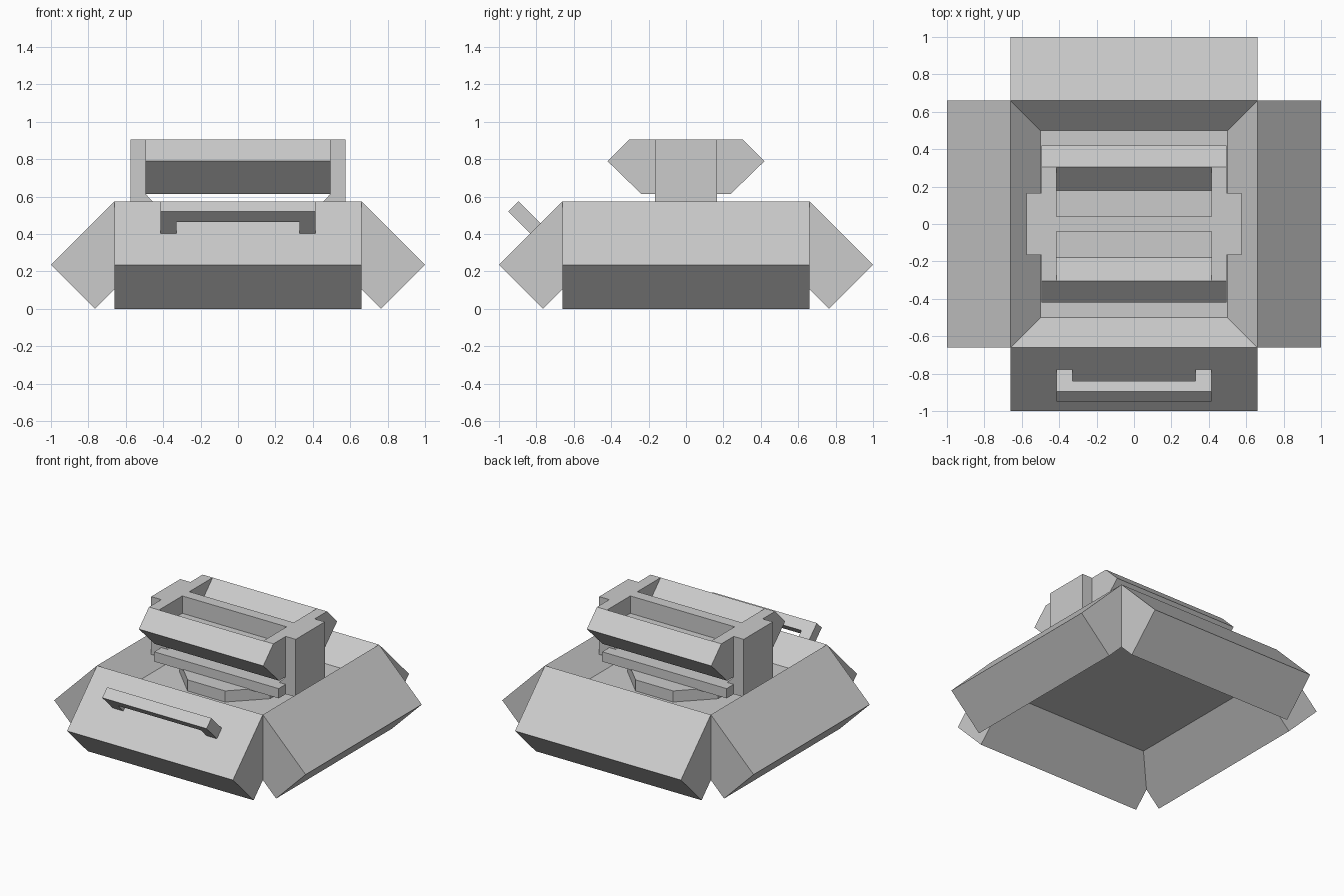
import bpy, bmesh
from math import pi
from mathutils import Matrix

cube = bpy.data.objects.get("Cube")
if cube:
    bpy.data.objects.remove(cube, do_unlink=True)

grey = bpy.data.materials.new("plain grey")
grey.use_nodes = True
grey.diffuse_color = (0.6, 0.6, 0.6, 1)
grey.node_tree.nodes["Principled BSDF"].inputs["Base Color"].default_value = (0.6, 0.6, 0.6, 1)


def finish(bm, name, turn=0):
    bmesh.ops.recalc_face_normals(bm, faces=bm.faces)
    bm.transform(Matrix.Rotation(turn, 4, "Z"))
    mesh = bpy.data.meshes.new(name)
    bm.to_mesh(mesh)
    bm.free()
    mesh.materials.append(grey)
    obj = bpy.data.objects.new(name, mesh)
    bpy.context.collection.objects.link(obj)
    return obj


def prism(name, profile, x0, x1, turn=0):
    """Extrude a (y, z) profile from x0 to x1."""
    bm = bmesh.new()
    face = bm.faces.new([bm.verts.new((x0, y, z)) for y, z in profile])
    out = bmesh.ops.extrude_face_region(bm, geom=[face])
    moved = [v for v in out["geom"] if isinstance(v, bmesh.types.BMVert)]
    bmesh.ops.translate(bm, verts=moved, vec=(x1 - x0, 0, 0))
    return finish(bm, name, turn)


def box(name, x0, x1, y, z0, z1):
    """Box symmetric in y."""
    return prism(name, [(-y, z0), (y, z0), (y, z1), (-y, z1)], x0, x1)


# Four tilted armour slabs around a floor
slab = [(-1, 0.235), (-0.66, 0.575), (-0.425, 0.34), (-0.765, 0)]
for i, side in enumerate(("front", "left", "back", "right")):
    prism(side + "_slab", slab, -0.66, 0.66, i * pi / 2)
box("floor", -0.5, 0.5, 0.5, 0.265, 0.415)

# Handle on the front slab
prism("handle_bar", [(-0.95, 0.52), (-0.895, 0.575), (-0.84, 0.52), (-0.895, 0.465)], -0.415, 0.415)
leg = [(-0.95, 0.52), (-0.895, 0.575), (-0.765, 0.445), (-0.82, 0.39)]
for side, x in (("left", 0.33), ("right", -0.415)):
    prism(side + "_handle_leg", leg, x, x + 0.085)

# Octagonal pivot and the turntable plate on it
bm = bmesh.new()
bmesh.ops.create_cone(bm, cap_ends=True, segments=8, radius1=0.39, radius2=0.39, depth=0.085,
                      matrix=Matrix.Translation((0, 0, 0.4525)) @ Matrix.Rotation(pi / 8, 4, "Z"))
finish(bm, "pivot")
box("turntable_plate", -0.495, 0.495, 0.245, 0.49, 0.56)

# Head: core with two sunken bays split by a rib, closed by end caps
half_core = [(-0.24, 0.615), (-0.42, 0.79), (-0.305, 0.905),
             (-0.18, 0.78), (-0.04, 0.78), (-0.04, 0.905)]
half_cap = half_core[:3]


def mirrored(half):
    return half + [(-y, z) for y, z in reversed(half)]


prism("head_core", mirrored(half_core), -0.415, 0.415)

# End caps, side brackets and their gussets
for side, s in (("left", 1), ("right", -1)):
    prism(side + "_head_cap", mirrored(half_cap), s * 0.415, s * 0.495)
    box(side + "_bracket", s * 0.495, s * 0.575, 0.165, 0.49, 0.905)
    gusset = box(side + "_gusset", s * 0.44, s * 0.495, 0.165, 0.555, 0.61)
    for v in gusset.data.vertices:
        if v.co.z > 0.6 and abs(v.co.x) < 0.45:
            v.co.x = s * 0.49
